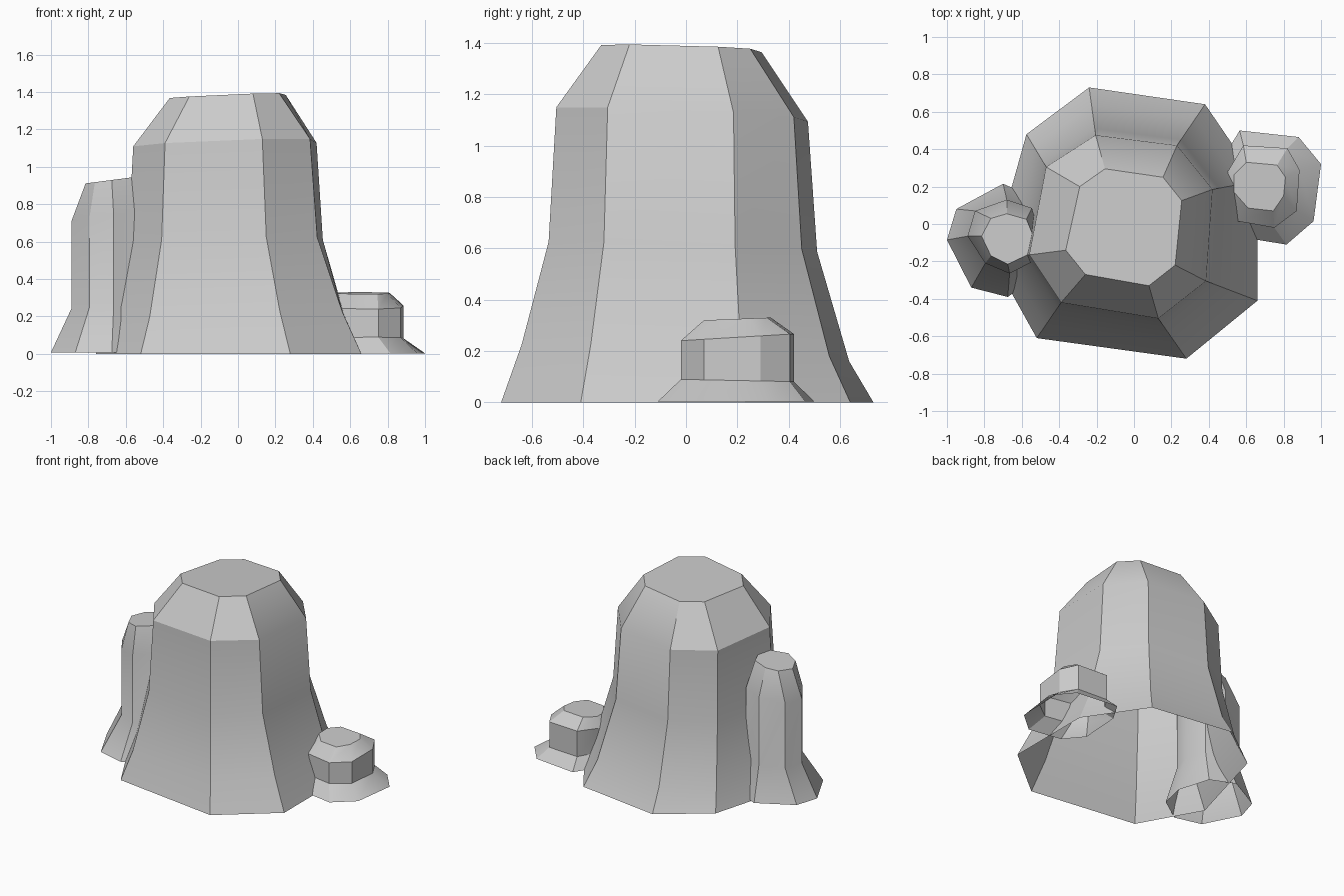
import bpy, bmesh, math

if "Cube" in bpy.data.objects:
    bpy.data.objects.remove(bpy.data.objects["Cube"])


def blend(a, b, t):
    """Outline part of the way from a to b."""
    return [(p[0] + (q[0] - p[0]) * t, p[1] + (q[1] - p[1]) * t) for p, q in zip(a, b)]


def rock(name, rings):
    """Loft 8-sided rings (outline, z, x tilt, y tilt); capped top, open bottom."""
    bm = bmesh.new()
    loops = []
    for outline, z, tx, ty in rings:
        cx = sum(p[0] for p in outline) / len(outline)
        cy = sum(p[1] for p in outline) / len(outline)
        loops.append([bm.verts.new((x, y, z + tx * (x - cx) + ty * (y - cy))) for x, y in outline])
    n = len(loops[0])
    for lo, hi in zip(loops, loops[1:]):
        for i in range(n):
            j = (i + 1) % n
            bm.faces.new((lo[i], lo[j], hi[j], hi[i]))
    bm.faces.new(loops[-1])
    me = bpy.data.meshes.new(name)
    bm.to_mesh(me)
    bm.free()
    ob = bpy.data.objects.new(name, me)
    bpy.context.collection.objects.link(ob)
    bpy.ops.object.select_all(action='DESELECT')
    ob.select_set(True)
    bpy.context.view_layer.objects.active = ob
    bpy.ops.object.shade_smooth_by_angle(angle=math.radians(30))
    return ob


# Large central rock with flared foot and bevelled crown
foot = [(-.24, .73), (-.575, .48), (-.76, -.18), (-.52, -.61),
        (.28, -.72), (.66, -.41), (.66, .23), (.38, .64)]
shoulder = [(-.205, .475), (-.47, .305), (-.56, -.165), (-.39, -.42),
            (.13, -.505), (.385, -.305), (.42, .185), (.23, .42)]
crown = [(-.155, .295), (-.29, .2), (-.365, -.14), (-.26, -.27),
         (.08, -.33), (.22, -.22), (.255, .125), (.155, .25)]
rock("main_rock", [
    (foot, 0, 0, 0),
    (blend(foot, shoulder, .37), .19, .03, -.04),
    (blend(foot, shoulder, .86), .605, .02, -.03),
    (shoulder, 1.12, .035, -.045),
    (crown, 1.377, .04, -.03)])

# Tall narrow rock on the left
foot = [(-1, -.085), (-.87, -.34), (-.675, -.39), (-.5, -.27),
        (-.46, -.09), (-.53, .14), (-.70, .215), (-.95, .08)]
body = [(-.89, -.065), (-.795, -.21), (-.665, -.265), (-.54, -.2),
        (-.505, -.07), (-.545, .085), (-.68, .13), (-.85, .07)]
crown = [(-.815, -.065), (-.765, -.17), (-.675, -.215), (-.57, -.165),
         (-.54, -.06), (-.575, .025), (-.68, .055), (-.765, .03)]
rock("left_rock", [
    (foot, .008, 0, 0), (body, .25, .03, 0),
    (body, .74, .14, 0), (crown, .93, .13, 0)])

# Small low rock on the right with a wide skirt
foot = [(.565, .5), (.48, .36), (.46, .06), (.57, -.07),
        (.815, -.11), (.96, .015), (1, .32), (.88, .465)]
body = [(.585, .42), (.495, .27), (.49, .11), (.555, .015),
        (.75, -.02), (.87, .07), (.885, .29), (.82, .405)]
crown = [(.6, .33), (.535, .265), (.535, .17), (.61, .085),
         (.745, .07), (.8, .15), (.81, .25), (.765, .315)]
rock("right_rock", [
    (foot, .003, 0, 0), (body, .085, 0, -.02),
    (body, .253, 0, .06), (crown, .325, 0, .04)])
